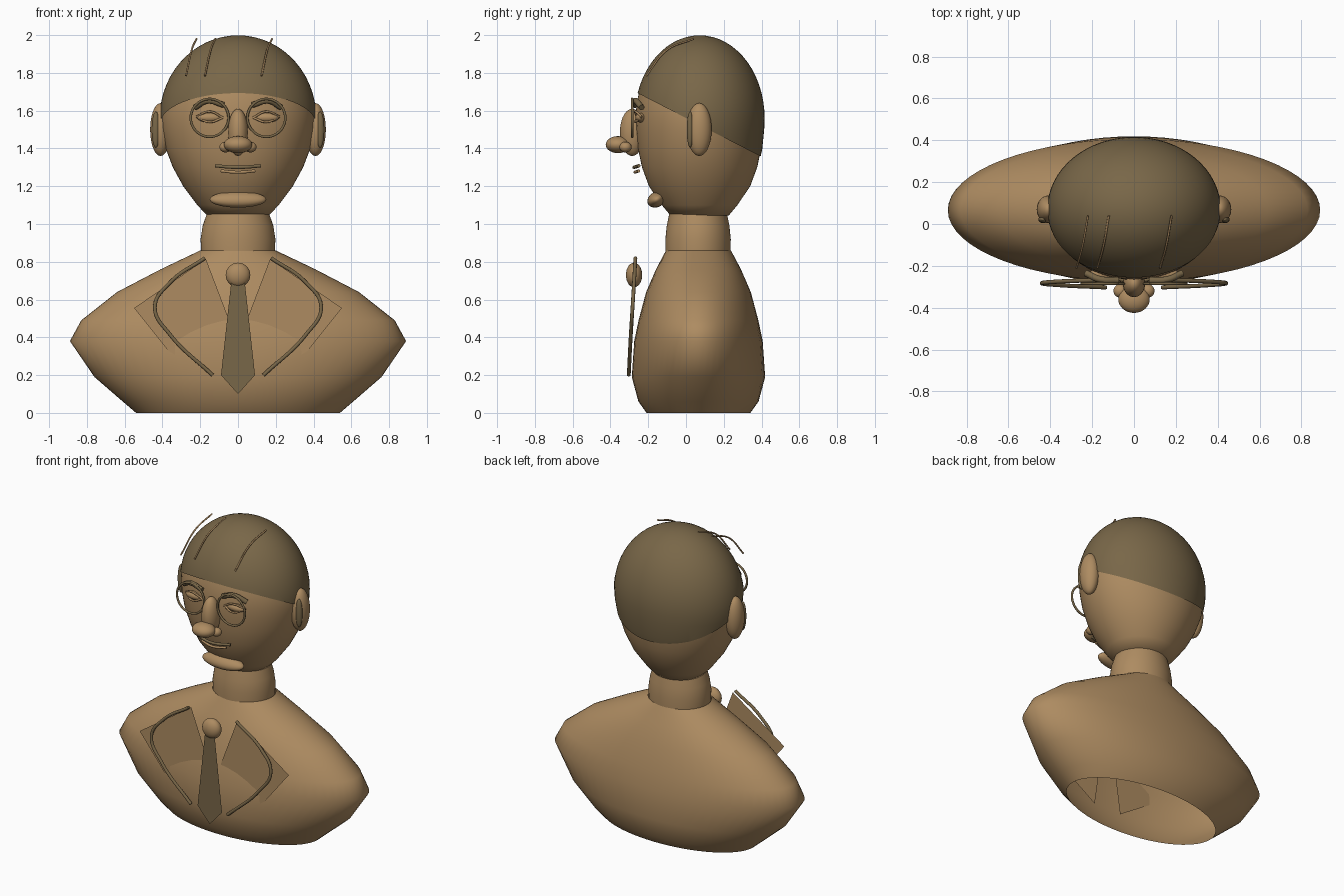
import bpy, bmesh, math
from mathutils import Vector

if "Cube" in bpy.data.objects:
    bpy.data.objects.remove(bpy.data.objects["Cube"])


def material(name, rgb):
    m = bpy.data.materials.new(name)
    m.diffuse_color = (*rgb, 1)
    m.use_nodes = True
    m.node_tree.nodes["Principled BSDF"].inputs["Base Color"].default_value = m.diffuse_color
    return m


BRONZE = material("bronze", (0.42, 0.26, 0.12))
DARK = material("dark bronze", (0.19, 0.135, 0.065))


def add_object(name, bm, mat, smooth=True):
    me = bpy.data.meshes.new(name)
    for f in bm.faces:
        f.smooth = smooth
    bm.to_mesh(me)
    bm.free()
    me.materials.append(mat)
    ob = bpy.data.objects.new(name, me)
    bpy.context.collection.objects.link(ob)
    return ob


def loft(rows, cy, segs=64):
    """Skin elliptical rings given as (z, x radius, y radius)."""
    bm = bmesh.new()
    rings = []
    for z, rx, ry in rows:
        rings.append([bm.verts.new((rx * math.cos(2 * math.pi * i / segs),
                                    cy + ry * math.sin(2 * math.pi * i / segs), z))
                      for i in range(segs)])
    for a, b in zip(rings, rings[1:]):
        for i in range(segs):
            j = (i + 1) % segs
            bm.faces.new((a[i], a[j], b[j], b[i]))
    bmesh.ops.remove_doubles(bm, verts=bm.verts, dist=1e-5)
    return bm


def ellipsoid(name, loc, radii, mat, tilt=0):
    bm = bmesh.new()
    bmesh.ops.create_uvsphere(bm, u_segments=32, v_segments=18, radius=1)
    ob = add_object(name, bm, mat)
    for v in ob.data.vertices:
        v.co = Vector(a * b for a, b in zip(v.co, radii))
    ob.location = loc
    ob.rotation_euler.x = tilt
    return ob


def tube(name, pts, r, mat):
    cu = bpy.data.curves.new(name, 'CURVE')
    cu.dimensions = '3D'
    cu.bevel_depth = r
    cu.bevel_resolution = 3
    cu.use_fill_caps = True
    sp = cu.splines.new('BEZIER')
    sp.bezier_points.add(len(pts) - 1)
    for p, co in zip(sp.bezier_points, pts):
        p.co = co
        p.handle_left_type = p.handle_right_type = 'AUTO'
    cu.materials.append(mat)
    ob = bpy.data.objects.new(name, cu)
    bpy.context.collection.objects.link(ob)
    return ob


def plate(name, pts, y, mat):
    bm = bmesh.new()
    bm.faces.new([bm.verts.new((x, y, z)) for x, z in pts])
    bmesh.ops.recalc_face_normals(bm, faces=bm.faces)
    if next(iter(bm.faces)).normal.y > 0:
        bmesh.ops.reverse_faces(bm, faces=bm.faces)
    return add_object(name, bm, mat, False)


# Torso (open underneath) and neck
add_object("torso", loft([
    (0, .54, .275), (.06, .61, .318), (.19, .76, .353), (.38, .89, .34),
    (.49, .83, .317), (.64, .64, .277), (.76, .41, .225), (.86, .2, .172)], .066), BRONZE)
add_object("neck", loft([
    (.85, .195, .172), (.92, .198, .173), (.99, .187, .166), (1.07, .16, .15)], .064), BRONZE)

# Egg-shaped head: tapered jaw, elliptical dome
jaw = [(1.045, 0, 0), (1.046, .165, .155), (1.1, .215, .2), (1.2, .29, .268), (1.3, .345, .305),
       (1.4, .383, .326), (1.5, .403, .336)]
dome = [(1.56 + .43 * math.sin(a), .407 * math.cos(a), .338 * math.cos(a))
        for a in (math.radians(d) for d in range(0, 91, 6))]
add_object("head", loft(jaw + dome, .072), BRONZE)

# Hair cap: enlarged head cut along a sloping hairline
bm = loft(jaw + dome, .072)
centre = Vector((0, .072, 1.5))
for v in bm.verts:
    v.co = centre + (v.co - centre) * 1.018
bmesh.ops.bisect_plane(bm, geom=bm.verts[:] + bm.edges[:] + bm.faces[:],
                       plane_co=(0, -.25, 1.69), plane_no=(0, .515, 1), clear_inner=True)
add_object("hair_cap", bm, DARK)

# Loose strands swept forward
for i in range(5):
    x = -.22 + .1 * i
    tube(f"hair_strand_{i + 1}", [(x, .04, 1.98), (x - .025, -.1, 1.922),
                                  (x - .055, -.21, 1.785)], .005, BRONZE)

# Nose, mouth and chin
ellipsoid("nose_bridge", (0, -.285, 1.485), (.053, .065, .125), BRONZE)
ellipsoid("nose_tip", (0, -.36, 1.42), (.075, .065, .045), BRONZE)
tube("upper_lip", [(-.12, -.25, 1.308), (0, -.275, 1.3), (.12, -.25, 1.308)], .009, DARK)
tube("lower_lip", [(-.09, -.25, 1.281), (0, -.27, 1.274), (.09, -.25, 1.281)], .008, BRONZE)
ellipsoid("chin", (0, -.155, 1.13), (.15, .052, .04), BRONZE, .5)

# Paired parts
for s, side in ((-1, "left"), (1, "right")):
    ellipsoid(f"{side}_ear", (s * .41, .07, 1.5), (.055, .066, .14), BRONZE)
    ellipsoid(f"{side}_inner_ear", (s * .435, .022, 1.5), (.022, .018, .095), DARK)
    ellipsoid(f"{side}_nostril", (s * .066, -.32, 1.407), (.032, .032, .028), BRONZE)
    ellipsoid(f"{side}_eye", (s * .15, -.24, 1.563), (.065, .028, .026), BRONZE)

    # Eyelids, brow and round spectacle rim
    for part, dz in (("upper", .03), ("lower", -.025)):
        tube(f"{side}_{part}_eyelid", [(s * .22, -.235, 1.568), (s * .15, -.268, 1.565 + dz),
                                       (s * .08, -.258, 1.563)], .006, BRONZE)
    tube(f"{side}_eyebrow", [(s * .23, -.235, 1.617), (s * .16, -.265, 1.652),
                             (s * .075, -.27, 1.63)], .016, DARK)
    rim = [(s * .15 + .1 * math.cos(math.pi * k / 8), -.285, 1.562 + .1 * math.sin(math.pi * k / 8))
           for k in range(16)]
    tube(f"{side}_spectacle_rim", rim, .007, DARK).data.splines[0].use_cyclic_u = True

    # Lapel plate and its piping
    plate(f"{side}_lapel", [(s * x, z) for x, z in (
        (.17, .815), (.55, .555), (.37, .33), (.1, .155), (.05, .5))], -.25, BRONZE)
    tube(f"{side}_lapel_piping", [(s * .175, -.268, .82), (s * .36, -.275, .69), (s * .44, -.283, .56),
                                  (s * .36, -.292, .415), (s * .135, -.303, .2)], .01, DARK)

# Tie
ellipsoid("tie_knot", (0, -.275, .73), (.065, .043, .065), BRONZE)
plate("tie", [(-.035, .7), (.035, .7), (.09, .2), (0, .1), (-.09, .2)], -.297, DARK)
